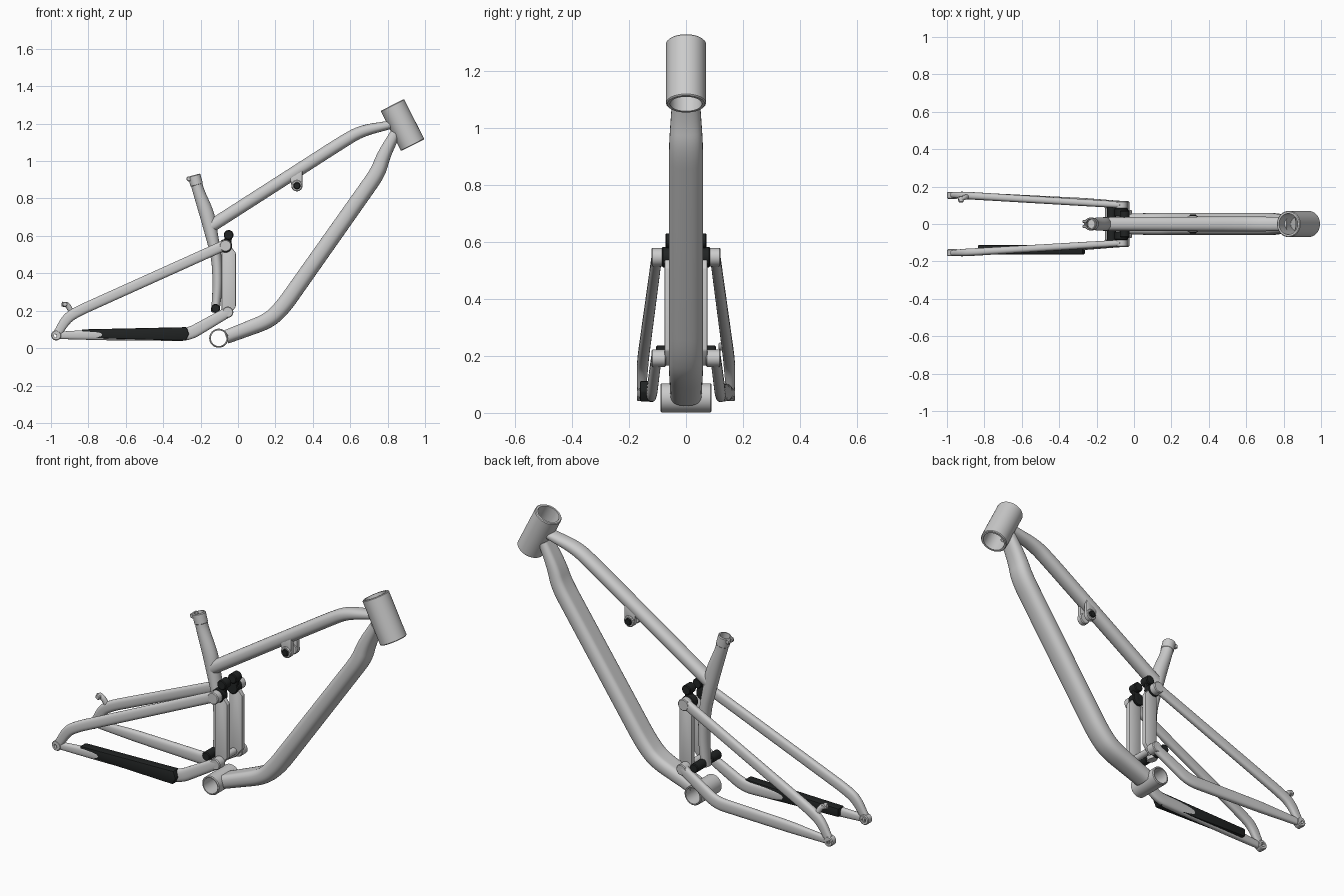
import bpy, bmesh, math
from mathutils import Vector

if "Cube" in bpy.data.objects:
    bpy.data.objects.remove(bpy.data.objects["Cube"])

black = bpy.data.materials.new("black_rubber")
black.diffuse_color = (0.015, 0.017, 0.017, 1)
black.use_nodes = True
black.node_tree.nodes["Principled BSDF"].inputs["Base Color"].default_value = black.diffuse_color


def finish(name, bm, mat=None, angle=35):
    bmesh.ops.remove_doubles(bm, verts=bm.verts, dist=1e-5)
    bmesh.ops.recalc_face_normals(bm, faces=bm.faces)
    me = bpy.data.meshes.new(name)
    bm.to_mesh(me)
    bm.free()
    ob = bpy.data.objects.new(name, me)
    bpy.context.collection.objects.link(ob)
    if mat:
        me.materials.append(mat)
    bpy.ops.object.select_all(action='DESELECT')
    ob.select_set(True)
    bpy.context.view_layer.objects.active = ob
    bpy.ops.object.shade_smooth_by_angle(angle=math.radians(angle))
    return ob


def fillet(path, d):
    """Round the inner corners of a path of (x, y, z, half_width, half_depth)."""
    pts = [Vector(p) for p in path]
    out = [pts[0]]
    for a, p, b in zip(pts, pts[1:], pts[2:]):
        la, lb = (a - p).length, (b - p).length
        s = p + (a - p) * min(d / la, 0.45)
        e = p + (b - p) * min(d / lb, 0.45)
        for i in range(7):
            t = i / 6
            out.append(s * (1 - t) ** 2 + p * 2 * t * (1 - t) + e * t * t)
    return out + [pts[-1]]


def sweep(name, path, d=0.07, power=2.0, flat=1.0, mat=None, n=28):
    """Tube along a path with a superellipse section, optionally flattened on top."""
    pts = fillet(path, d)
    bm = bmesh.new()
    rings = []
    for i, p in enumerate(pts):
        c = Vector(p[:3])
        t = Vector(pts[min(i + 1, len(pts) - 1)][:3]) - Vector(pts[max(i - 1, 0)][:3])
        up = t.cross(Vector((0, 1, 0))).normalized()
        side = up.cross(t).normalized()
        ring = []
        for k in range(n):
            a = 2 * math.pi * k / n
            u = math.copysign(abs(math.cos(a)) ** (2 / power), math.cos(a))
            v = math.copysign(abs(math.sin(a)) ** (2 / power), math.sin(a))
            ring.append(bm.verts.new(c + side * u * p[3] + up * min(v, flat) * p[4]))
        rings.append(ring)
    for r, q in zip(rings, rings[1:]):
        for k in range(n):
            bm.faces.new((r[k], r[(k + 1) % n], q[(k + 1) % n], q[k]))
    bm.faces.new(rings[0])
    bm.faces.new(rings[-1])
    return finish(name, bm, mat)


def pipe(name, p0, p1, r, ri=0.0, mat=None, n=32, bevel=0.004):
    """Solid or hollow cylinder between two points, with softened rims."""
    p0, p1 = Vector(p0), Vector(p1)
    ax = p1 - p0
    L = ax.length
    q = ax.to_track_quat('Z', 'Y')
    b = bevel
    prof = [(ri, 0), (r - b, 0), (r, b), (r, L - b), (r - b, L), (ri, L)]
    bm = bmesh.new()
    if ri == 0:
        prof = prof[1:-1]
    cols = [[bm.verts.new(p0 + q @ Vector((x * math.cos(a), x * math.sin(a), z))) for x, z in prof]
            for a in (2 * math.pi * k / n for k in range(n))]
    m = len(prof)
    for k in range(n):
        c, e = cols[k], cols[(k + 1) % n]
        for j in range(m if ri else m - 1):
            bm.faces.new((c[j], e[j], e[(j + 1) % m], c[(j + 1) % m]))
    if ri == 0:
        bm.faces.new([c[0] for c in cols])
        bm.faces.new([c[-1] for c in cols])
    return finish(name, bm, mat)


def plate(name, outline, y0, y1, mat=None, bevel=0.005):
    """Extruded x-z outline."""
    bm = bmesh.new()
    f = bm.faces.new([bm.verts.new((x, y0, z)) for x, z in outline])
    ext = bmesh.ops.extrude_face_region(bm, geom=[f])
    bmesh.ops.translate(bm, vec=(0, y1 - y0, 0),
                        verts=[v for v in ext['geom'] if isinstance(v, bmesh.types.BMVert)])
    bmesh.ops.bevel(bm, geom=bm.edges[:], offset=bevel, segments=2, affect='EDGES', profile=0.5)
    return finish(name, bm, mat)


# Front triangle
pipe("head_tube", (0.825, 0, 1.30), (0.934, 0, 1.085), 0.07, 0.056, n=48)
pipe("bottom_bracket", (-0.103, -0.09, 0.053), (-0.103, 0.09, 0.053), 0.051, 0.042, n=48)
sweep("down_tube", [(-0.065, 0, 0.062, 0.055, 0.04), (0.165, 0, 0.15, 0.06, 0.046),
                    (0.24, 0, 0.225, 0.06, 0.048), (0.745, 0, 0.94, 0.06, 0.046),
                    (0.775, 0, 1.03, 0.054, 0.04), (0.84, 0, 1.15, 0.045, 0.03)],
      power=2.5, flat=0.85)
sweep("top_tube", [(-0.15, 0, 0.648, 0.036, 0.034), (0.55, 0, 1.097, 0.04, 0.034),
                   (0.655, 0, 1.16, 0.04, 0.032), (0.82, 0, 1.195, 0.036, 0.022)], power=2.3)
sweep("seat_tube", [(-0.122, 0, 0.19, 0.032, 0.022), (-0.108, 0, 0.33, 0.036, 0.027),
                    (-0.113, 0, 0.48, 0.036, 0.028), (-0.15, 0, 0.645, 0.037, 0.036),
                    (-0.167, 0, 0.72, 0.036, 0.04), (-0.212, 0, 0.84, 0.033, 0.031),
                    (-0.222, 0, 0.88, 0.033, 0.031)])

# Seat clamp
pipe("seat_clamp", (-0.22, 0, 0.87), (-0.235, 0, 0.925), 0.034, 0.025)
for s in (-1, 1):
    pipe("clamp_lug", (-0.262, s * 0.006, 0.905), (-0.262, s * 0.022, 0.905), 0.014, n=20)

# Upper shock mount under the top tube
for s in (-1, 1):
    plate("shock_mount_lug", [(0.275, 0.92), (0.345, 0.955), (0.345, 0.87), (0.325, 0.84), (0.29, 0.85)],
          s * 0.015, s * 0.036)
    pipe("shock_mount_boss", (0.315, s * 0.012, 0.868), (0.315, s * 0.042, 0.868), 0.03)
    pipe("shock_mount_bolt", (0.315, s * 0.03, 0.868), (0.315, s * 0.05, 0.868), 0.019, mat=black)

# Rear triangle, built once per side
for s in (-1, 1):
    sweep("seat_stay", [(-0.065, s * 0.102, 0.553, 0.018, 0.028), (-0.855, s * 0.15, 0.197, 0.02, 0.028),
                        (-0.915, s * 0.153, 0.16, 0.02, 0.028), (-0.97, s * 0.156, 0.07, 0.015, 0.022)],
          d=0.06, power=2.6)
    sweep("chain_stay", [(-0.05, s * 0.104, 0.195, 0.018, 0.028), (-0.265, s * 0.12, 0.072, 0.019, 0.034),
                         (-0.72, s * 0.143, 0.072, 0.019, 0.03), (-0.97, s * 0.156, 0.068, 0.014, 0.019)],
          d=0.05, power=2.6)
    pipe("dropout", (-0.972, s * 0.135, 0.068), (-0.972, s * 0.172, 0.068), 0.027, 0.012)

    # Vertical link with its pivots
    plate("link_plate", [(-0.088, 0.53), (-0.045, 0.552), (-0.012, 0.51), (-0.012, 0.22),
                         (-0.055, 0.165), (-0.088, 0.2)], s * 0.05, s * 0.076)
    pipe("upper_pivot", (-0.067, s * 0.072, 0.547), (-0.067, s * 0.122, 0.547), 0.032)
    pipe("upper_pivot_spacer", (-0.067, s * 0.04, 0.547), (-0.067, s * 0.085, 0.547), 0.036, mat=black)
    pipe("lower_pivot", (-0.055, s * 0.07, 0.192), (-0.055, s * 0.122, 0.192), 0.03)
    pipe("main_pivot", (-0.12, s * 0.025, 0.212), (-0.12, s * 0.105, 0.212), 0.024, mat=black)
    pipe("shock_bolt", (-0.05, s * 0.02, 0.605), (-0.05, s * 0.072, 0.605), 0.026, mat=black)
    plate("shock_fork", [(-0.075, 0.53), (-0.04, 0.53), (-0.03, 0.605), (-0.07, 0.605)],
          s * 0.04, s * 0.06, mat=black)

# Pivot axle through the seat tube
pipe("rocker_axle", (-0.06, -0.07, 0.2), (-0.06, 0.07, 0.2), 0.018)

# Chain guard on the drive side
plate("chain_guard", [(-0.835, 0.055), (-0.28, 0.04), (-0.262, 0.075), (-0.275, 0.112), (-0.835, 0.1)],
      -0.162, -0.113, mat=black)

# Brake mount on the other side
sweep("brake_mount", [(-0.885, 0.15, 0.18, 0.013, 0.013), (-0.91, 0.14, 0.232, 0.013, 0.015),
                      (-0.94, 0.132, 0.235, 0.013, 0.013)], d=0.03)
pipe("brake_mount_boss", (-0.925, 0.115, 0.234), (-0.925, 0.15, 0.234), 0.014, n=20)
